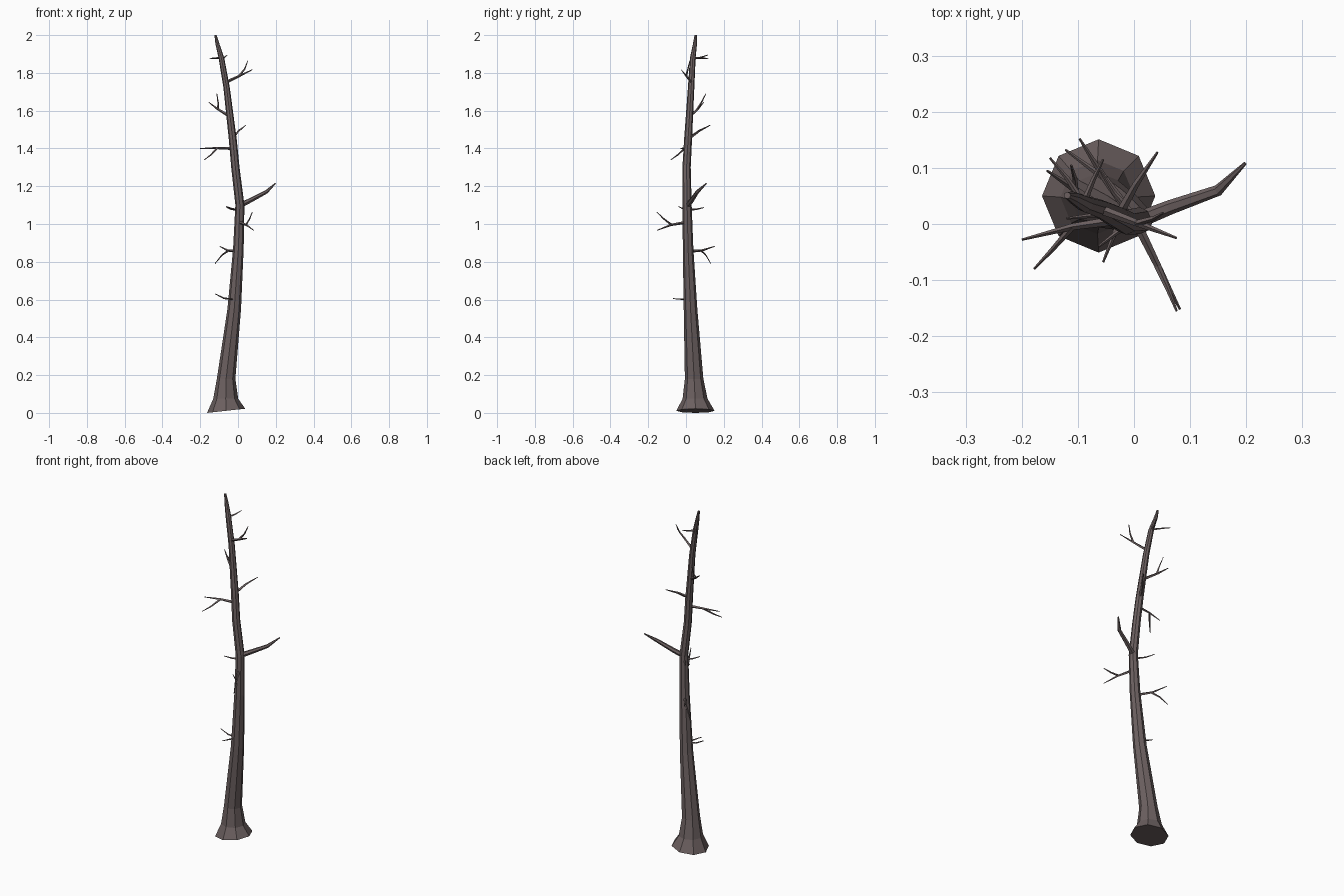
import bpy, math
from mathutils import Vector

bark = bpy.data.materials.new("bark")
bark.diffuse_color = (0.15, 0.118, 0.118, 1)


def tube(name, pts, radii, sides, level=False, tilt=0.0):
    """Flat-faced tapering tube along pts; level keeps the rings horizontal."""
    pts = [Vector(p) for p in pts]
    verts, faces = [], []
    for i, p in enumerate(pts):
        t = (pts[min(i + 1, len(pts) - 1)] - pts[max(i - 1, 0)]).normalized()
        if level:
            u, v = Vector((1, 0, tilt if i == 0 else 0)), Vector((0, 1, 0))
        else:
            u = t.cross(Vector((0, 0, 1))).normalized()
            v = u.cross(t)
        for k in range(sides):
            a = 2 * math.pi * k / sides
            verts.append(p + radii[i] * (math.cos(a) * u + math.sin(a) * v))
    for i in range(len(pts) - 1):
        for k in range(sides):
            n = (k + 1) % sides
            a, b = i * sides, (i + 1) * sides
            quad = (a + k, a + n, b + n, b + k)
            faces.append(quad if level else quad[::-1])
    bottom = tuple(range(sides))
    top = tuple(range((len(pts) - 1) * sides, len(pts) * sides))
    faces += [bottom[::-1], top] if level else [bottom, top[::-1]]
    me = bpy.data.meshes.new(name)
    me.from_pydata(verts, [], faces)
    me.update()
    import bmesh
    bm = bmesh.new()
    bm.from_mesh(me)
    bmesh.ops.recalc_face_normals(bm, faces=bm.faces)
    bm.to_mesh(me)
    bm.free()
    ob = bpy.data.objects.new(name, me)
    me.materials.append(bark)
    bpy.context.collection.objects.link(ob)


# Trunk: x, y, z, radius of each ring, from the flared foot to the broken tip
rings = [(-.063, .05, .011, .101), (-.065, .048, .075, .066), (-.063, .043, .18, .049),
         (-.02, .024, .55, .036), (.002, .011, .87, .028), (.010, .006, 1.1, .024),
         (-.014, .003, 1.3, .022), (-.028, .011, 1.45, .021), (-.060, .027, 1.72, .017),
         (-.088, .036, 1.88, .015), (-.108, .047, 1.95, .011), (-.119, .051, 2.0, .006)]
tube("trunk", [r[:3] for r in rings], [r[3] for r in rings], 8, level=True, tilt=.11)

# Large side branch
tube("main_branch", [(.005, .006, 1.095), (.065, .03, 1.125), (.15, .06, 1.17), (.198, .108, 1.215)],
     [.015, .013, .010, .003], 6)

# Twigs: paths from the trunk outwards, with forks starting on their parent twig
twigs = [
    [(-.02, .02, .60), (-.055, -.068, .605)],
    [(-.02, .02, .60), (-.075, .015, .607), (-.12, .01, .63)],
    [(0, .01, .855), (-.055, .085, .86), (-.097, .152, .882)],
    [(-.05, .08, .86), (-.085, .105, .835), (-.122, .132, .79)],
    [(.003, .005, 1.01), (.045, -.08, .995), (.082, -.152, .967)],
    [(.042, -.075, .995), (.06, -.115, 1.025), (.076, -.155, 1.063)],
    [(.008, .006, 1.075), (-.035, .055, 1.078), (-.06, .095, 1.087)],
    [(.008, .006, 1.075), (-.03, -.015, 1.08), (-.063, -.04, 1.093)],
    [(-.022, .008, 1.40), (-.11, -.005, 1.402), (-.2, -.028, 1.40)],
    [(-.11, -.005, 1.402), (-.145, -.045, 1.365), (-.178, -.08, 1.34)],
    [(-.03, .011, 1.45), (.003, .07, 1.493), (.042, .128, 1.523)],
    [(-.045, .019, 1.57), (-.11, .065, 1.61), (-.155, .095, 1.645)],
    [(-.105, .06, 1.607), (-.105, .08, 1.64), (-.112, .105, 1.69)],
    [(-.065, .028, 1.75), (.01, 0, 1.785), (.076, -.025, 1.817)],
    [(.005, .001, 1.783), (.035, .01, 1.82), (.052, .02, 1.864)],
    [(-.09, .037, 1.88), (-.118, .08, 1.878), (-.15, .118, 1.877)],
    [(-.09, .037, 1.875), (-.072, .08, 1.882), (-.055, .115, 1.895)],
]
for i, path in enumerate(twigs):
    long = (Vector(path[-1]) - Vector(path[0])).length
    r = .0085 if long > .13 else .006
    taper = [r, r * .7, .002] if len(path) == 3 else [r, .002]
    tube(f"twig_{i + 1}", path, taper, 4)
